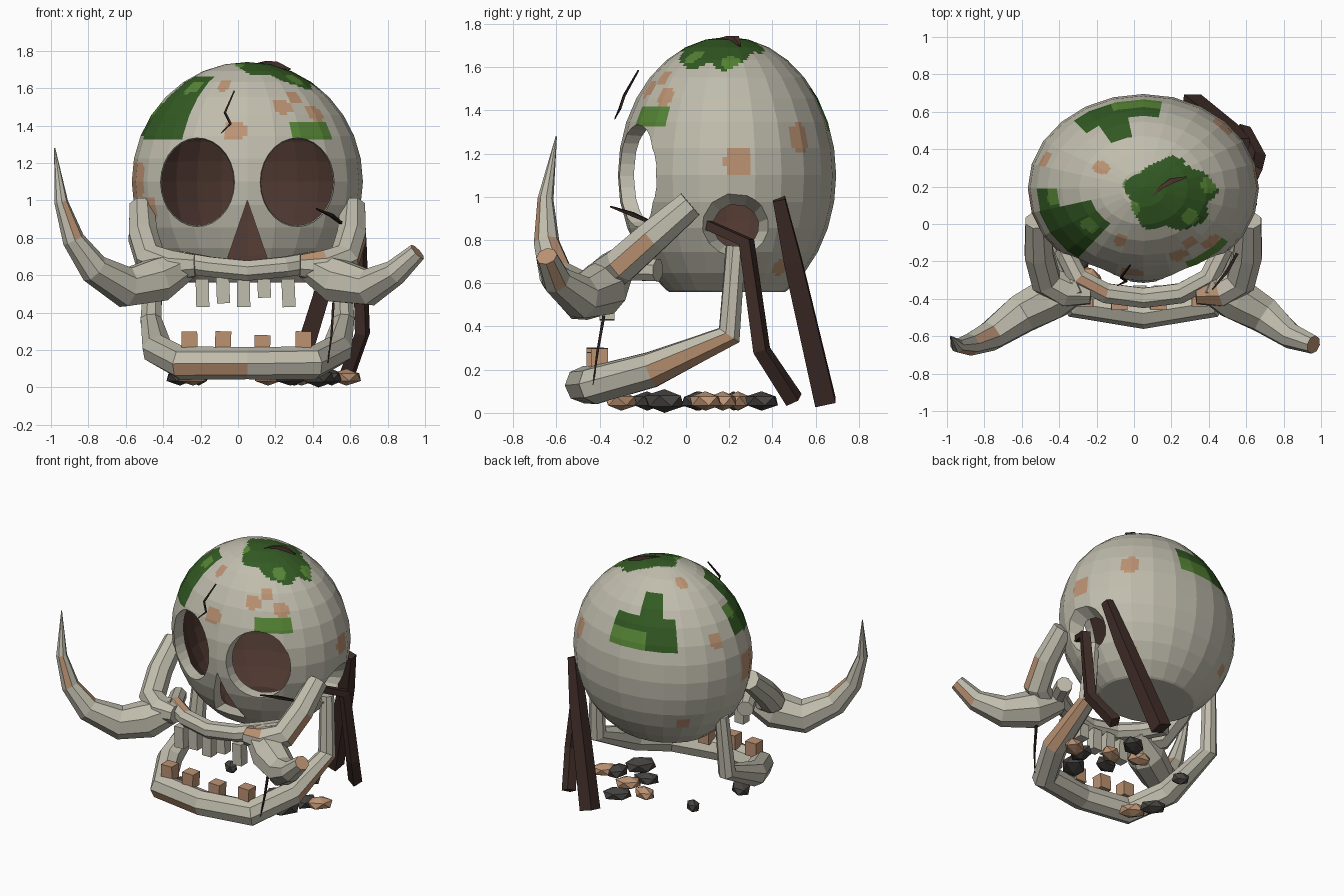
import bpy, bmesh, math, random
from mathutils import Vector, Matrix

if "Cube" in bpy.data.objects:
    bpy.data.objects.remove(bpy.data.objects["Cube"])

random.seed(4)
PI = math.pi
C = Vector((0.05, 0.19, 1.1))          # skull centre
R = Vector((0.618, 0.505, 0.64))       # skull radii


def material(name, rgb):
    m = bpy.data.materials.new(name)
    m.diffuse_color = (*rgb, 1)
    m.use_nodes = True
    m.node_tree.nodes["Principled BSDF"].inputs["Base Color"].default_value = m.diffuse_color
    return m


BONE = material("bone", (0.53, 0.51, 0.42))
TAN = material("tan_stain", (0.50, 0.29, 0.17))
MOSS = material("dark_moss", (0.033, 0.103, 0.017))
LEAF = material("light_moss", (0.095, 0.24, 0.037))
HOLLOW = material("hollow_brown", (0.075, 0.038, 0.029))
ROOT = material("root_brown", (0.05, 0.026, 0.021))
STONE = material("charcoal", (0.06, 0.057, 0.052))
CRACK = material("crack_black", (0.025, 0.014, 0.011))


def finish(bm, name, mats, rule=None):
    bmesh.ops.recalc_face_normals(bm, faces=bm.faces)
    if rule:
        for f in bm.faces:
            f.material_index = rule(f.calc_center_median(), f.normal)
    me = bpy.data.meshes.new(name)
    bm.to_mesh(me)
    bm.free()
    for m in mats:
        me.materials.append(m)
    ob = bpy.data.objects.new(name, me)
    bpy.context.collection.objects.link(ob)
    return ob


def tube(name, pts, mats, sides=8, rule=None):
    """Faceted tube through (x, y, z, radius) points."""
    bm = bmesh.new()
    P = [Vector(p[:3]) for p in pts]
    rings, side = [], None
    for i, p in enumerate(P):
        t = (P[min(i + 1, len(P) - 1)] - P[max(i - 1, 0)]).normalized()
        ref = side if side else (Vector((0, 0, 1)) if abs(t.z) < 0.8 else Vector((0, 1, 0)))
        side = (ref - t * ref.dot(t)).normalized()
        up = t.cross(side)
        angles = [2 * PI * (k + 0.5) / sides for k in range(sides)]
        rings.append([bm.verts.new(p + (side * math.cos(a) + up * math.sin(a)) * pts[i][3])
                      for a in angles])
    for a, b in zip(rings, rings[1:]):
        for k in range(sides):
            bm.faces.new((a[k], a[(k + 1) % sides], b[(k + 1) % sides], b[k]))
    bm.faces.new(rings[0])
    bm.faces.new(rings[-1])
    return finish(bm, name, mats, rule)


def flip(pts):
    return [(0.1 - p[0], *p[1:]) for p in pts]


def box(name, loc, size, mat, tilt=0):
    bm = bmesh.new()
    bmesh.ops.create_cube(bm, size=1, matrix=Matrix.Translation(loc)
                          @ Matrix.Rotation(tilt, 4, 'Y') @ Matrix.Diagonal((*size, 1)))
    return finish(bm, name, [mat])


def ellipsoid(name, scale, floor, cuts):
    bm = bmesh.new()
    bmesh.ops.create_uvsphere(bm, u_segments=24, v_segments=16, radius=1,
                              matrix=Matrix.Translation(C) @ Matrix.Diagonal((*(R * scale), 1)))
    bmesh.ops.bisect_plane(bm, geom=bm.verts[:] + bm.edges[:] + bm.faces[:],
                           plane_co=(0, 0, floor), plane_no=(0, 0, -1), clear_outer=True)
    if cuts:
        bmesh.ops.subdivide_edges(bm, edges=bm.edges[:], cuts=cuts, use_grid_fill=True)
    bmesh.ops.holes_fill(bm, edges=[e for e in bm.edges if e.is_boundary], sides=0)
    return finish(bm, name, [BONE])


def prism(name, front, back, y0, y1):
    bm = bmesh.new()
    a = [bm.verts.new((x, y0, z)) for x, z in front]
    b = [bm.verts.new((x, y1, z)) for x, z in back]
    bm.faces.new(a)
    bm.faces.new(b)
    for k in range(len(a)):
        j = (k + 1) % len(a)
        bm.faces.new((a[k], a[j], b[j], b[k]))
    return finish(bm, name, [BONE])


# Cranium: hollow shell with eye, nose and right ear openings
skull = ellipsoid("cranium", 1, 0.56, 5)
cutters = [ellipsoid("hollow_cutter", 0.87, 0.61, 0)]
for x in (-0.222, 0.322):
    rings = [[(x + 0.2 * s * math.cos(k * PI / 14), 1.097 + 0.24 * s * math.sin(k * PI / 14))
              for k in range(28)] for s in (1.15, 0.9)]
    cutters.append(prism("eye_cutter", *rings, -0.7, 0.04))
nose = [(0.05, 1.0), (-0.07, 0.65), (0.17, 0.65)]
cutters.append(prism("nose_cutter", nose, nose, -0.7, 0.02))
bm = bmesh.new()
bmesh.ops.create_cone(bm, cap_ends=True, segments=14, radius1=0.015, radius2=0.29, depth=0.44,
                      matrix=Matrix.Translation((0.58, 0.24, 0.84)) @ Matrix.Diagonal((1, 1, 0.88, 1))
                      @ Matrix.Rotation(PI / 2, 4, 'Y'))
cutters.append(finish(bm, "ear_cutter", [BONE]))
for c in cutters:
    c.hide_render = True
    mod = skull.modifiers.new("cut", 'BOOLEAN')
    mod.operation, mod.solver, mod.object = 'DIFFERENCE', 'EXACT', c
carved = bpy.data.meshes.new_from_object(
    skull.evaluated_get(bpy.context.evaluated_depsgraph_get()))
skull.modifiers.clear()
skull.data = carved
for c in cutters:
    bpy.data.objects.remove(c)

# Patches: azimuth from the front, elevation, half sizes (degrees), material slot
PATCHES = [
    (-84, 37, 7, 4, 3), (-50, 52, 8, 4, 3), (-83, 32, 8, 10, 2), (-57, 41.5, 19, 20, 2),
    (39, 25.5, 14, 4.5, 3), (183, 25, 14, 6, 3),
    (194, 29.5, 25, 10, 2), (200, 47, 11, 10, 2),
    (-7, 25, 6, 4.5, 1), (23, 39, 6, 4, 1), (35, 45, 6, 4, 1), (46, 35, 6, 4, 1),
    (-20, 54, 6, 4, 1), (96, 6, 7, 5.5, 1), (134, 16, 5.5, 5.5, 1), (132, -42, 6, 4, 1),
    (-77, 1, 11, 9, 1), (-60, -12, 5, 5, 1), (-109, 24, 5, 5, 1), (-121, 65, 8, 4, 1),
    (-135, -30, 6, 4, 1)]


def skull_slot(p):
    n = Vector(((p.x - C.x) / R.x, (p.y - C.y) / R.y, (p.z - C.z) / R.z))
    if p.z < 0.565:
        return 0
    if n.length < 0.874:
        return 4
    if n.length < 0.965:
        return 0
    # mossy crown with a ragged edge
    dx, dy = (p.x - 0.195) / 0.235, (p.y - 0.155) / 0.19
    a = math.atan2(dy, dx)
    if p.z > 1.4 and math.hypot(dx, dy) < 1 + 0.08 * math.sin(5 * a) + 0.04 * math.sin(9 * a + 1):
        spots = ((0.4, 0.21), (-0.01, 0.08), (0.3, 0.04))
        return 3 if any(math.hypot(p.x - x, p.y - y) < 0.042 for x, y in spots) else 2
    az = math.degrees(math.atan2(n.x, -n.y))
    el = math.degrees(math.asin(n.z / n.length))
    for pa, pe, da, de, slot in PATCHES:
        u, v = abs((az - pa + 180) % 360 - 180) / da, abs(el - pe) / de
        if (u ** 4 + v ** 4 < 1.15) if slot == 1 else max(u, v) < 1:
            return slot
    return 0


carved.materials.clear()
for m in (BONE, TAN, MOSS, LEAF, HOLLOW):
    carved.materials.append(m)
for f in carved.polygons:
    f.material_index = skull_slot(f.center)

# Cheekbones
BT = [BONE, TAN]
cheek = [(-0.515, 0.02, 0.965, 0.07), (-0.508, -0.16, 0.81, 0.083), (-0.47, -0.3, 0.685, 0.088),
         (-0.36, -0.36, 0.645, 0.092), (-0.23, -0.37, 0.65, 0.062)]
tube("left_cheekbone", cheek, BT)
tube("right_cheekbone", flip(cheek), BT,
     rule=lambda p, n: int((-0.28 < p.y < -0.17 and n.x > 0.83) or (0.36 < p.x < 0.44 and n.z > 0.6)))

# Upper jaw arch
half = [(-0.38, -0.13, 0.66, 0.055), (-0.3, -0.29, 0.67, 0.06), (-0.15, -0.37, 0.645, 0.058)]
tube("upper_jaw", half + [(0.05, -0.395, 0.625, 0.058)] + flip(half)[::-1], BT,
     rule=lambda p, n: int(p.x < -0.19 and p.y < -0.27 and n.z > 0.7))

# Lower jaw with upright rami
half = [(-0.445, 0.23, 0.77, 0.047), (-0.465, 0.2, 0.36, 0.06), (-0.43, -0.16, 0.2, 0.085),
        (-0.3, -0.42, 0.13, 0.09)]
tube("lower_jaw", half + [(0.05, -0.475, 0.13, 0.086)] + flip(half)[::-1], BT,
     rule=lambda p, n: int((-0.3 < p.x < 0.05 and p.y < -0.4 and n.y < -0.3 and -0.8 < n.z < 0)
                           or (p.x > 0.4 and -0.1 < p.y < 0.15 and n.x > 0.3 and n.z < 0.2)))

# Tusks: long one on the left, snapped one on the right
tube("left_tusk", [(-0.27, -0.32, 0.66, 0.08), (-0.43, -0.39, 0.575, 0.125), (-0.6, -0.48, 0.535, 0.112),
                   (-0.77, -0.6, 0.635, 0.083), (-0.88, -0.645, 0.79, 0.06), (-0.945, -0.65, 0.99, 0.037),
                   (-0.98, -0.6, 1.28, 0.003)], BT,
     rule=lambda p, n: int((p.x < -0.75 and p.z < 0.8 and n.x > 0.1 and n.y > 0.1)
                           or (0.8 < p.z < 1.0 and n.y < -0.6 and n.x > 0)))
tube("right_broken_tusk", [(0.37, -0.32, 0.66, 0.08), (0.53, -0.39, 0.57, 0.125), (0.7, -0.49, 0.535, 0.102),
                           (0.84, -0.6, 0.615, 0.07), (0.96, -0.645, 0.725, 0.05)], BT,
     rule=lambda p, n: int(p.x > 0.93))

# Teeth
for i, (x, z0, z1) in enumerate([(-0.19, 0.43, 0.58), (-0.08, 0.45, 0.59), (0.03, 0.43, 0.58),
                                 (0.14, 0.48, 0.58), (0.27, 0.43, 0.58)]):
    box(f"upper_tooth_{i}", (x, -0.365, (z0 + z1) / 2), (0.07, 0.07, z1 - z0), BONE, random.uniform(-0.05, 0.05))
for i, (x, z1, y) in enumerate([(-0.26, 0.3, -0.4), (-0.08, 0.3, -0.42), (0.13, 0.28, -0.42), (0.35, 0.3, -0.4)]):
    box(f"lower_tooth_{i}", (x, y, z1 - 0.05), (0.085, 0.08, 0.1), TAN, random.uniform(-0.05, 0.05))

# Roots leaning on the back right side
tube("long_root", [(0.59, 0.43, 0.99, 0.04), (0.51, 0.495, 0.7, 0.058), (0.31, 0.645, 0.05, 0.068)], [ROOT], 4)
tube("bent_root", [(0.56, 0.1, 0.87, 0.03), (0.65, 0.28, 0.79, 0.04), (0.665, 0.35, 0.29, 0.044),
                   (0.58, 0.5, 0.06, 0.047)], [ROOT], 4)

# Cracks and thin twigs
tube("brow_crack", [(-0.02, -0.22, 1.585, 0.005), (-0.07, -0.285, 1.47, 0.008), (-0.04, -0.305, 1.41, 0.008),
                    (-0.09, -0.33, 1.36, 0.003)], [CRACK], 4)
tube("cheek_twig", [(0.42, -0.35, 0.955, 0.005), (0.5, -0.25, 0.92, 0.013), (0.55, -0.16, 0.88, 0.01)], [CRACK], 4)
tube("jaw_twig", [(0.51, -0.38, 0.45, 0.01), (0.5, -0.41, 0.28, 0.008), (0.48, -0.43, 0.13, 0.003)], [CRACK], 4)
tube("crown_crack", [(0.1, 0.15, 1.73, 0.005), (0.15, 0.2, 1.735, 0.014), (0.2, 0.23, 1.73, 0.02),
                     (0.28, 0.25, 1.7, 0.006)], [HOLLOW], 4)

# Loose stones underneath
for i, (x, y, r, m) in enumerate([
        (0.58, 0.09, 0.085, TAN), (0.5, 0.06, 0.08, STONE), (0.43, -0.1, 0.1, STONE), (0.34, 0.17, 0.08, TAN),
        (0.28, 0.05, 0.08, STONE), (0.3, 0.35, 0.09, STONE), (0.16, 0.24, 0.075, TAN), (-0.21, 0.22, 0.055, STONE),
        (-0.31, -0.18, 0.08, STONE), (-0.24, -0.3, 0.085, TAN)]):
    bm = bmesh.new()
    bmesh.ops.create_icosphere(bm, subdivisions=1, radius=1, matrix=Matrix.Translation((x, y, 0.055))
                               @ Matrix.Rotation(random.uniform(0, 3), 4, 'Z')
                               @ Matrix.Diagonal((r * 1.15, r * 0.8, 0.055 if i == 2 else 0.045, 1)))
    finish(bm, f"stone_{i}", [m])
